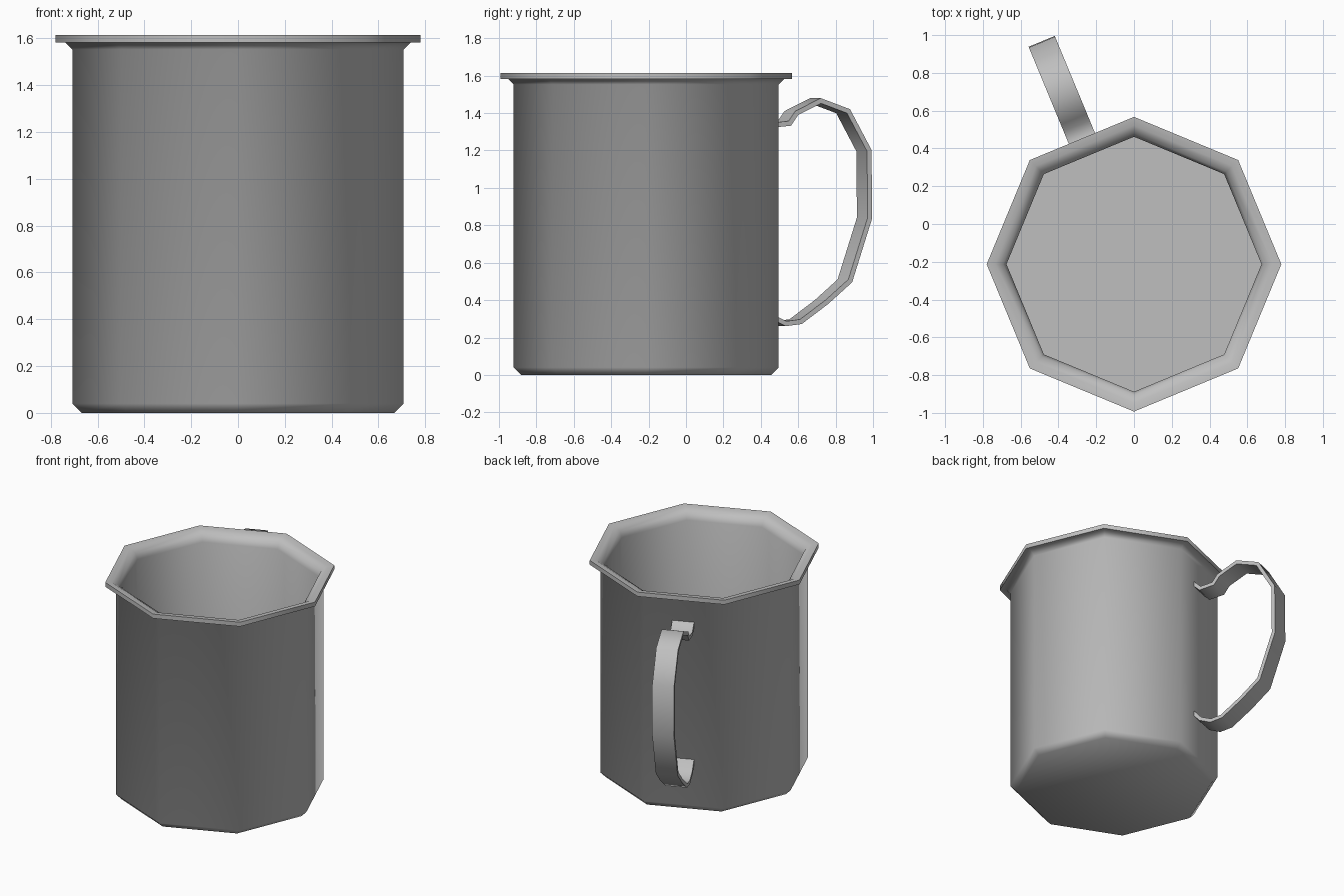
import bpy, bmesh, math
from mathutils import Vector

if "Cube" in bpy.data.objects:
    bpy.data.objects.remove(bpy.data.objects["Cube"])

CY = -0.213                      # mug axis sits at x = 0, y = CY
metal = bpy.data.materials.new("brushed_grey_metal")
metal.diffuse_color = (0.52, 0.52, 0.52, 1)
metal.use_nodes = True
metal.node_tree.nodes["Principled BSDF"].inputs["Base Color"].default_value = metal.diffuse_color


def finish(name, bm, angle):
    bmesh.ops.recalc_face_normals(bm, faces=bm.faces)
    me = bpy.data.meshes.new(name)
    bm.to_mesh(me)
    bm.free()
    me.materials.append(metal)
    ob = bpy.data.objects.new(name, me)
    bpy.context.collection.objects.link(ob)
    bpy.ops.object.select_all(action='DESELECT')
    ob.select_set(True)
    bpy.context.view_layer.objects.active = ob
    bpy.ops.object.shade_smooth_by_angle(angle=math.radians(angle))
    return ob


def skin(bm, rings):
    # closed rings joined by quads, both ends capped
    for a, b in zip(rings, rings[1:]):
        n = len(a)
        for i in range(n):
            j = (i + 1) % n
            bm.faces.new((a[i], a[j], b[j], b[i]))
    bm.faces.new(rings[0])
    bm.faces.new(rings[-1])


# Eight-sided cup: outer wall, flared rim, inner wall, floor
profile = [(0.668, 0), (0.708, 0.04), (0.708, 1.553), (0.738, 1.583),
           (0.78, 1.583), (0.78, 1.615), (0.735, 1.611), (0.692, 1.585),
           (0.675, 1.54), (0.675, 0.04)]
bm = bmesh.new()
rings = []
for r, z in profile:
    rings.append([bm.verts.new((r * math.cos(k * math.pi / 4),
                                CY + r * math.sin(k * math.pi / 4), z))
                  for k in range(8)])
skin(bm, rings)
finish("mug_body", bm, 60)

# Flat strap handle swept along a path (distance from axis, height)
path = [Vector(p) for p in [
    (0.645, 1.39), (0.70, 1.335), (0.80, 1.345), (0.84, 1.40),
    (0.98, 1.466), (1.14, 1.41), (1.26, 1.20), (1.264, 0.84),
    (1.15, 0.503), (1.015, 0.39), (0.865, 0.285), (0.78, 0.274),
    (0.70, 0.31), (0.645, 0.375)]]
ang = math.radians(112.5)
out = Vector((math.cos(ang), math.sin(ang), 0))
side = Vector((math.sin(ang), -math.cos(ang), 0))
half_w, half_t = 0.075, 0.013
bm = bmesh.new()
rings = []
for i, p in enumerate(path):
    d0 = (p - path[max(i - 1, 0)]).normalized()
    d1 = (path[min(i + 1, len(path) - 1)] - p).normalized()
    d = (d0 + d1).normalized()
    miter = half_t / max(d.dot(d1 if d1.length else d0), 0.7)
    n = Vector((-d.y, d.x)) * miter
    ring = []
    for sw, st in ((-1, -1), (1, -1), (1, 1), (-1, 1)):
        q = p + n * st
        ring.append(bm.verts.new(Vector((0, CY, q.y)) + out * q.x
                                 + side * (sw * half_w)))
    rings.append(ring)
skin(bm, rings)
finish("handle", bm, 70)
